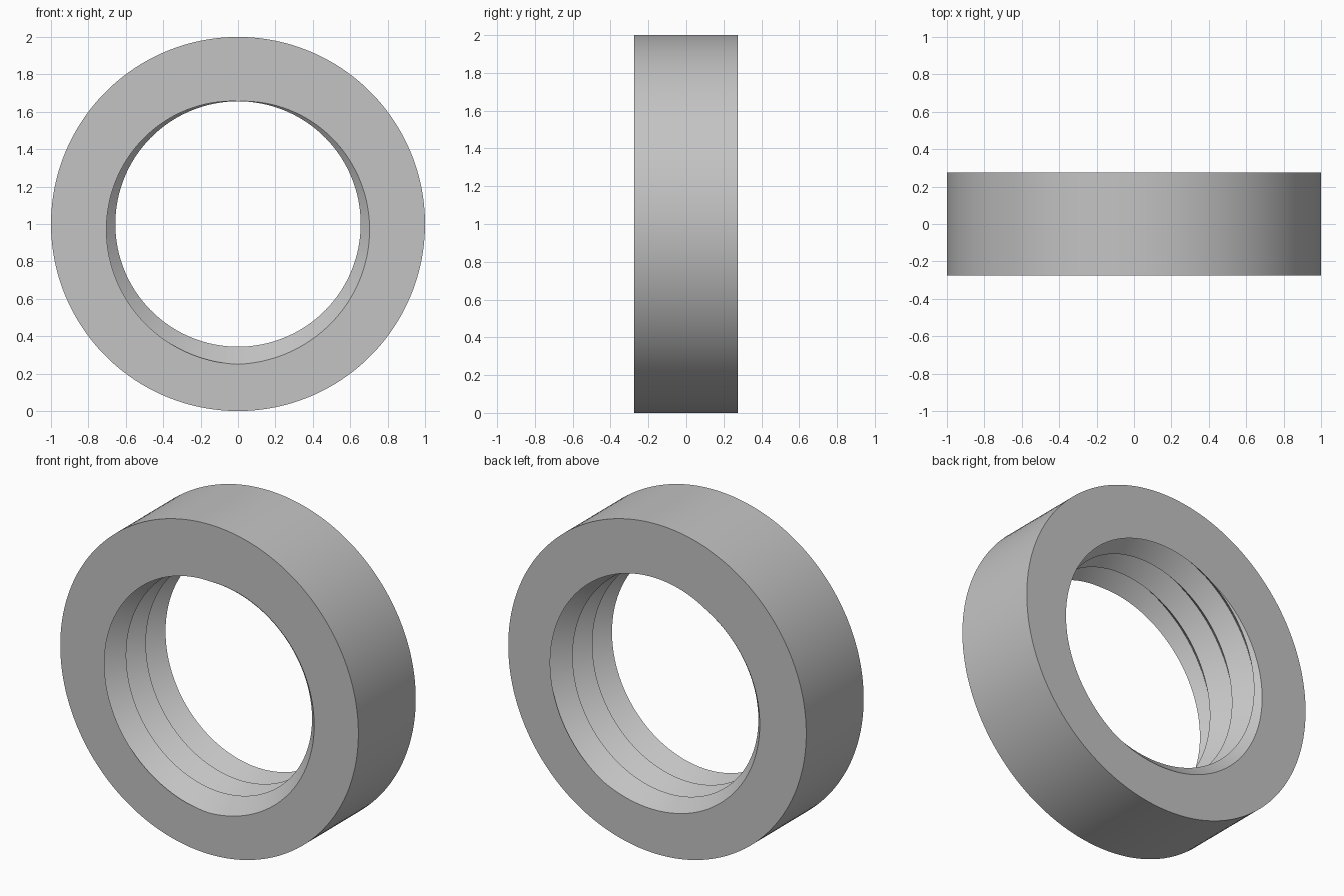
import bpy
import bmesh
from math import sin, cos, pi, radians
from mathutils import Vector

cube = bpy.data.objects.get("Cube")
if cube:
    bpy.data.objects.remove(cube, do_unlink=True)

SEG = 150                # columns per turn
TURNS = 2.92             # thread turns through the ring
HALF = 0.275             # half the ring's depth
OUTER, CREST, ROOT = 1.0, 0.656, 0.75
PITCH = 2 * HALF / TURNS


def material(name, colour):
    mat = bpy.data.materials.new(name)
    mat.use_nodes = True
    mat.diffuse_color = colour
    mat.node_tree.nodes["Principled BSDF"].inputs["Base Color"].default_value = colour
    return mat


bm = bmesh.new()


# Internal thread: one V-shaped groove winding along the bore, made overlong
def helix(radius, offset):
    line = {}
    for k in range(-2 * SEG, 5 * SEG):
        a = 2 * pi * k / SEG
        y = -HALF + PITCH * k / SEG + offset
        line[k] = bm.verts.new((radius * sin(a), y, 1 + radius * cos(a)))
    return line


crest = helix(CREST, 0)
root = helix(ROOT, PITCH / 2)
for k in range(-2 * SEG, 4 * SEG - 1):
    bm.faces.new((crest[k], crest[k + 1], root[k + 1], root[k]))
    bm.faces.new((root[k], root[k + 1], crest[k + 1 + SEG], crest[k + SEG]))

# Trim the thread flush with both faces of the ring
for side in (-1, 1):
    bmesh.ops.bisect_plane(bm, geom=bm.verts[:] + bm.edges[:] + bm.faces[:], dist=1e-5,
                           plane_co=(0, side * HALF, 0), plane_no=(0, side, 0),
                           clear_outer=True)
bmesh.ops.remove_doubles(bm, verts=bm.verts[:], dist=1e-4)

# Flat end faces: push each trimmed edge out to the rim
rims = []
for side in (-1, 1):
    edge_loop = [e for e in bm.edges if e.is_boundary
                 and all(abs(v.co.y - side * HALF) < 1e-3 for v in e.verts)]
    new = bmesh.ops.extrude_edge_only(bm, edges=edge_loop)["geom"]
    for v in (g for g in new if isinstance(g, bmesh.types.BMVert)):
        d = Vector((v.co.x, 0, v.co.z - 1)).normalized() * OUTER
        v.co = (d.x, side * HALF, 1 + d.z)
    rims += [g for g in new if isinstance(g, bmesh.types.BMEdge)]

# Outer wall
bmesh.ops.bridge_loops(bm, edges=rims)
bmesh.ops.recalc_face_normals(bm, faces=bm.faces[:])

mesh = bpy.data.meshes.new("threaded_ring")
bm.to_mesh(mesh)
bm.free()
ring = bpy.data.objects.new("threaded_ring", mesh)
bpy.context.collection.objects.link(ring)
mesh.materials.append(material("light grey", (0.55, 0.55, 0.55, 1)))

bpy.ops.object.select_all(action="DESELECT")
ring.select_set(True)
bpy.context.view_layer.objects.active = ring
bpy.ops.object.shade_smooth_by_angle(angle=radians(30))
